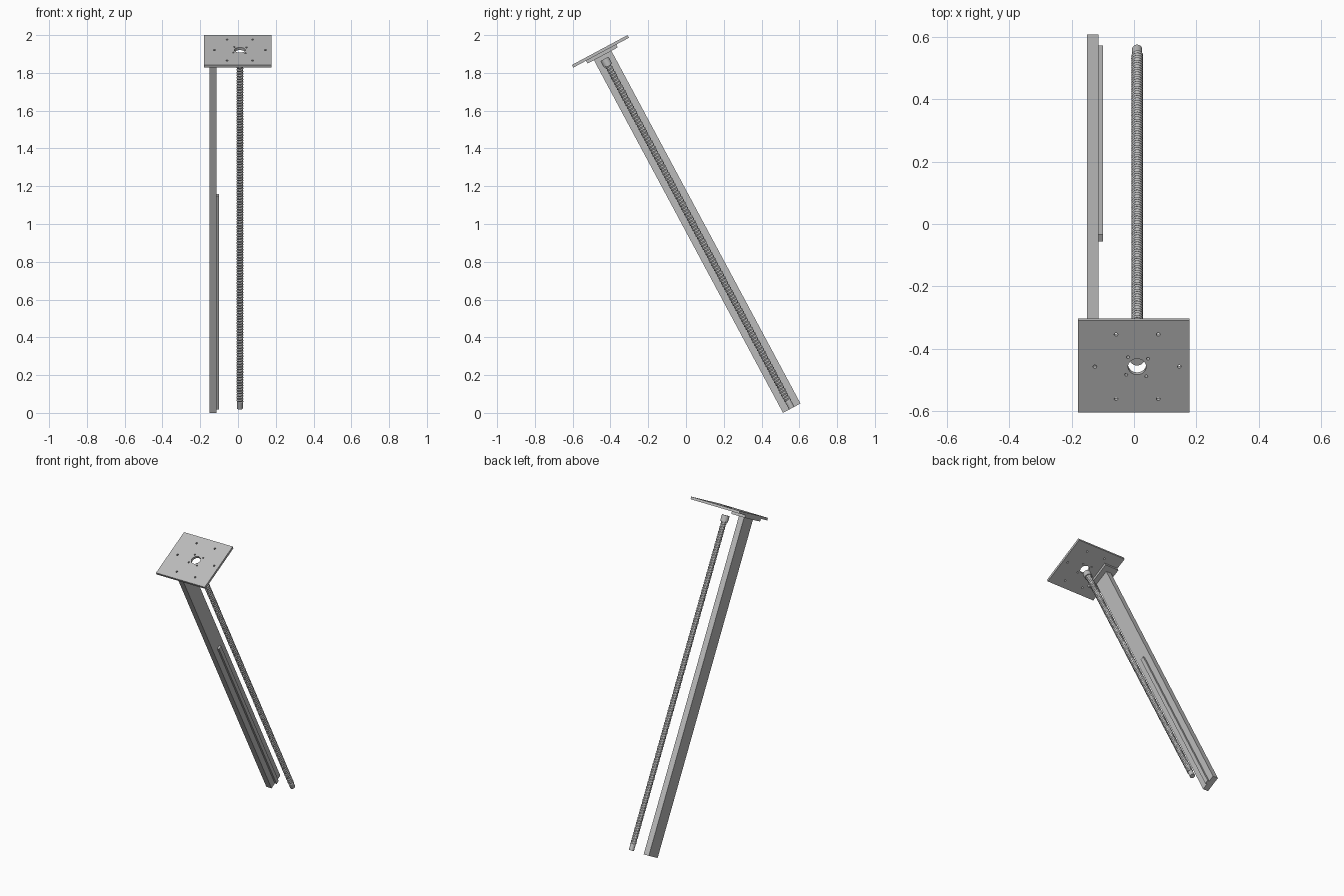
import bpy, bmesh, math
from mathutils import Matrix

if "Cube" in bpy.data.objects:
    bpy.data.objects.remove(bpy.data.objects["Cube"], do_unlink=True)

# Single plain grey metal
grey = bpy.data.materials.new("metal_grey")
grey.use_nodes = True
tone = (0.5, 0.5, 0.5, 1)
grey.diffuse_color = tone
grey.node_tree.nodes["Principled BSDF"].inputs["Base Color"].default_value = tone

# Tilted working frame: origin at the plate centre, local z along the rod
FRAME = Matrix.Translation((0, -0.453, 1.914)) @ Matrix.Rotation(math.radians(28.2), 4, "X")
END = -2.1435
ROD_X = 0.01


def finish(name, bm, smooth=False):
    bmesh.ops.recalc_face_normals(bm, faces=bm.faces)
    mesh = bpy.data.meshes.new(name)
    bm.to_mesh(mesh)
    bm.free()
    mesh.materials.append(grey)
    ob = bpy.data.objects.new(name, mesh)
    bpy.context.collection.objects.link(ob)
    ob.matrix_world = FRAME
    if smooth:
        bpy.ops.object.select_all(action="DESELECT")
        ob.select_set(True)
        bpy.context.view_layer.objects.active = ob
        bpy.ops.object.shade_smooth_by_angle(angle=math.radians(30))
    return ob


def box(name, x, y, z):
    bm = bmesh.new()
    centre = [(a + b) / 2 for a, b in (x, y, z)]
    size = [b - a for a, b in (x, y, z)]
    bmesh.ops.create_cube(bm, size=1, matrix=Matrix.Translation(centre) @ Matrix.Diagonal((*size, 1)))
    return finish(name, bm)


def add_cylinder(bm, x, y, z, r, sides=32):
    bmesh.ops.create_cone(bm, cap_ends=True, segments=sides, radius1=r, radius2=r,
                          depth=z[1] - z[0], matrix=Matrix.Translation((x, y, sum(z) / 2)))


def cylinder(name, x, y, z, r):
    bm = bmesh.new()
    add_cylinder(bm, x, y, z, r)
    return finish(name, bm, True)


# Top plate with a central bore and two bolt circles
plate = box("top_plate", (-0.18, 0.178), (-0.167, 0.167), (-0.008, 0.008))
bm = bmesh.new()
through = (-0.05, 0.05)
add_cylinder(bm, ROD_X, 0, through, 0.029)
for count, radius, start, r in ((6, 0.135, 0, 0.006), (4, 0.0455, 40, 0.005)):
    for i in range(count):
        a = math.radians(start + 360 * i / count)
        add_cylinder(bm, ROD_X + radius * math.cos(a), radius * math.sin(a), through, r, 16)
cutter = finish("hole_cutter", bm)
cutter.hide_render = True
mod = plate.modifiers.new("holes", "BOOLEAN")
mod.object = cutter
mod.solver = "EXACT"
bpy.context.view_layer.objects.active = plate
bpy.ops.object.modifier_apply(modifier=mod.name)
bpy.data.objects.remove(cutter, do_unlink=True)

# Side beam, its mounting flange and the half-length guide rail
box("beam_flange", (-0.18, -0.08), (-0.091, 0.091), (-0.025, -0.008))
box("side_beam", (-0.151, -0.113), (-0.0525, 0.0525), (END, -0.025))
box("guide_rail", (-0.113, -0.1), (-0.0125, 0.0125), (END, END + 1.28))

# Threaded rod: a tube whose radius follows a helical triangle wave
top, bottom, pitch, sides = -0.08, END + 0.04, 0.016, 24
rows = round((top - bottom) / pitch * 4)
bm = bmesh.new()
rings = []
for j in range(rows + 1):
    z = bottom + (top - bottom) * j / rows
    ring = []
    for i in range(sides):
        a = math.tau * i / sides
        phase = ((z - bottom) / pitch - i / sides) % 1
        r = 0.0145 + 0.0045 * abs(2 * phase - 1)
        ring.append(bm.verts.new((ROD_X + r * math.cos(a), r * math.sin(a), z)))
    rings.append(ring)
for low, high in zip(rings, rings[1:]):
    for i in range(sides):
        k = (i + 1) % sides
        bm.faces.new((low[i], low[k], high[k], high[i]))
bm.faces.new(rings[0])
bm.faces.new(rings[-1])
finish("threaded_rod", bm)

# Plain ends of the rod
cylinder("rod_collar", ROD_X, 0, (-0.085, -0.045), 0.024)
cylinder("rod_end", ROD_X, 0, (END, bottom), 0.016)
